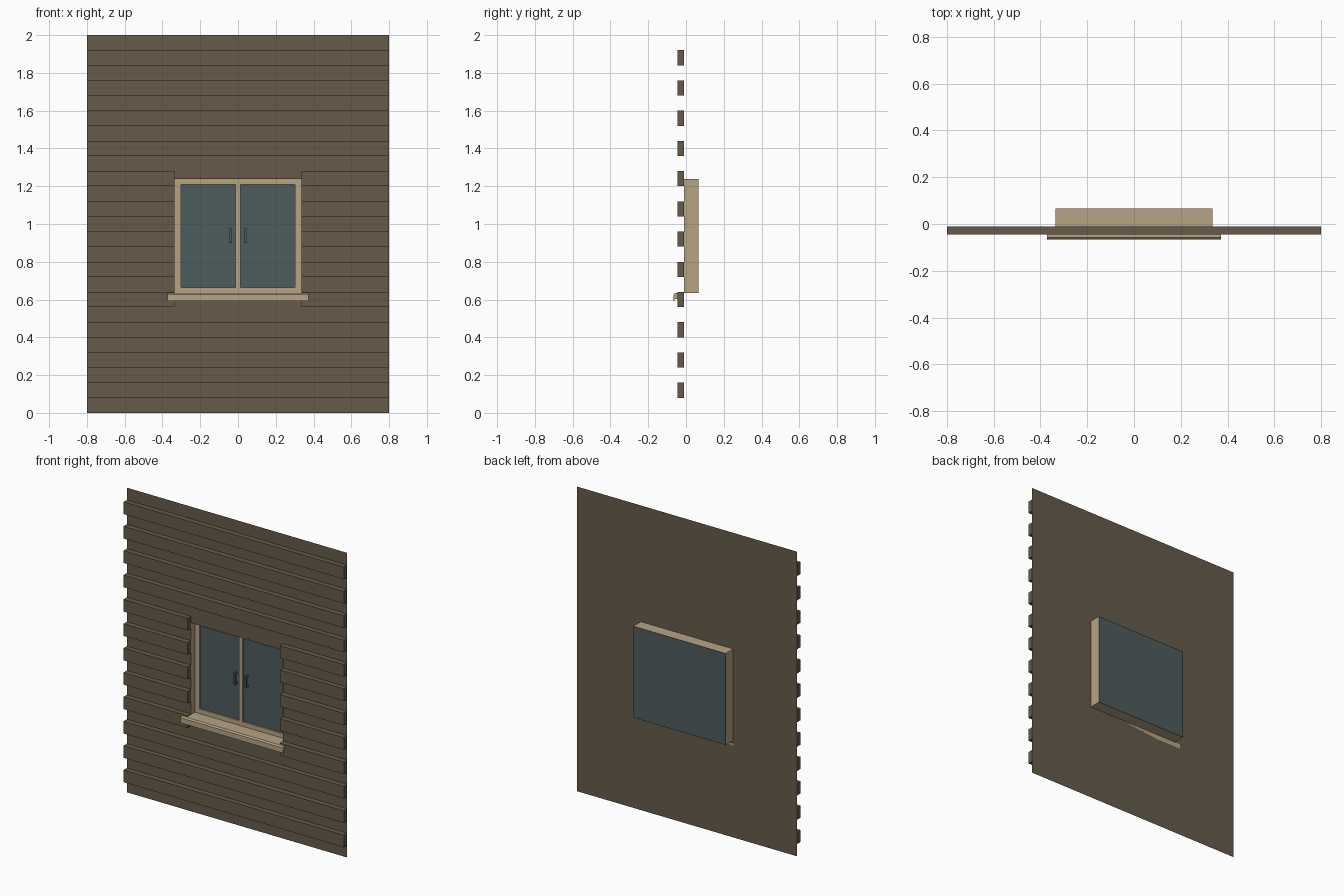
import bpy
import bmesh

cube = bpy.data.objects.get("Cube")
if cube:
    bpy.data.objects.remove(cube, do_unlink=True)


def material(name, rgb):
    linear = [((c / 255 + 0.055) / 1.055) ** 2.4 for c in rgb] + [1]
    mat = bpy.data.materials.new(name)
    mat.use_nodes = True
    mat.diffuse_color = linear
    mat.node_tree.nodes["Principled BSDF"].inputs["Base Color"].default_value = linear
    return mat


BROWN = material("brown_siding", (102, 91, 74))
BEIGE = material("beige_trim", (182, 164, 132))
GLASS = material("teal_glass", (78, 93, 93))


def finish(name, bm, mat):
    mesh = bpy.data.meshes.new(name)
    bm.to_mesh(mesh)
    bm.free()
    mesh.materials.append(mat)
    obj = bpy.data.objects.new(name, mesh)
    bpy.context.collection.objects.link(obj)
    return obj


def box(name, x, y, z, mat):
    bm = bmesh.new()
    bmesh.ops.create_cube(bm, size=1)
    for v in bm.verts:
        v.co = [r[0] if c < 0 else r[1] for c, r in zip(v.co, (x, y, z))]
    return finish(name, bm, mat)


def loft(name, loops, mat):
    """Join rectangular loops, each given as half width, bottom, top, depth."""
    bm = bmesh.new()
    rings = [[bm.verts.new(p) for p in
              ((-w, y, lo), (w, y, lo), (w, y, hi), (-w, y, hi))]
             for w, lo, hi, y in loops]
    for a, b in zip(rings, rings[1:]):
        for i in range(4):
            j = (i + 1) % 4
            bm.faces.new((a[i], a[j], b[j], b[i]))
    return finish(name, bm, mat)


WALL_Y, BACK_Y = -0.01, 0.066
HALF, OPEN, BOTTOM, TOP = 0.8, 0.335, 0.635, 1.237

# Wall sheet with the window opening
loft("wall_panel", [(HALF, 0, 2, WALL_Y), (OPEN, BOTTOM, TOP, WALL_Y)], BROWN)

# Siding boards, split on either side of the window
for k in range(12):
    z = (0.08 + 0.16 * k, 0.16 + 0.16 * k)
    y = (-0.045, WALL_Y)
    if 3 <= k <= 7:
        box(f"board_{k}_right", (-HALF, -OPEN), y, z, BROWN)
        box(f"board_{k}_left", (OPEN, HALF), y, z, BROWN)
    else:
        box(f"board_{k}", (-HALF, HALF), y, z, BROWN)

# Window lining, recessed frame and centre bar
loft("window_lining", [(OPEN, BOTTOM, TOP, WALL_Y), (OPEN, BOTTOM, TOP, BACK_Y)], BEIGE)
FRAME_Y, GLASS_Y = 0.03, 0.04
loft("window_frame", [(OPEN, BOTTOM, TOP, FRAME_Y), (0.302, 0.665, 1.21, FRAME_Y),
                      (0.302, 0.665, 1.21, GLASS_Y)], BEIGE)
box("centre_bar", (-0.013, 0.013), (FRAME_Y, GLASS_Y), (0.665, 1.21), BEIGE)

# Glass fills the back of the lining
box("window_glass", (-OPEN + 0.001, OPEN - 0.001), (GLASS_Y, BACK_Y + 0.0005),
    (BOTTOM + 0.001, TOP - 0.001), GLASS)

# Handles: a grip on two short posts
for side, s in (("right", -1), ("left", 1)):
    x = (s * 0.04 - 0.007, s * 0.04 + 0.007)
    box(f"handle_{side}", x, (0.014, 0.024), (0.9, 0.975), GLASS)
    for end, z in (("lower", 0.9), ("upper", 0.963)):
        box(f"handle_post_{side}_{end}", x, (0.024, GLASS_Y), (z, z + 0.012), GLASS)

# Sill with a drip lip, extruded from its side profile
profile = [(WALL_Y, BOTTOM), (-0.058, BOTTOM), (-0.066, 0.626), (-0.066, 0.592),
           (-0.06, 0.592), (-0.06, 0.604), (WALL_Y, 0.604)]
bm = bmesh.new()
face = bm.faces.new([bm.verts.new((-0.372, y, z)) for y, z in profile])
out = bmesh.ops.extrude_face_region(bm, geom=[face])
bmesh.ops.translate(bm, vec=(0.744, 0, 0),
                    verts=[g for g in out["geom"] if isinstance(g, bmesh.types.BMVert)])
bmesh.ops.recalc_face_normals(bm, faces=bm.faces)
finish("window_sill", bm, BEIGE)
